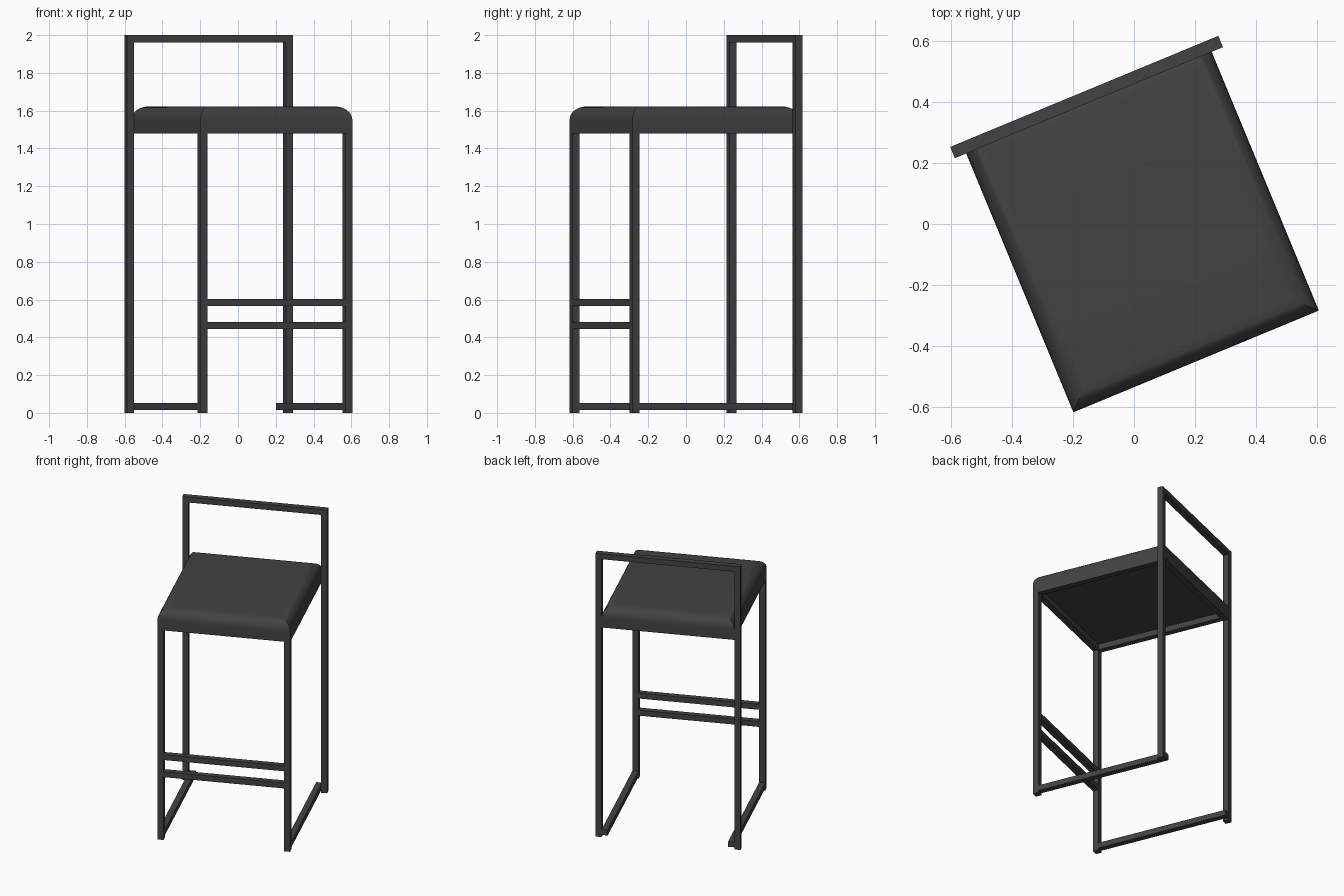
import bpy, bmesh, math
from mathutils import Matrix

if "Cube" in bpy.data.objects:
    bpy.data.objects.remove(bpy.data.objects["Cube"])

# The stool is built square to its own axes, then turned about z
TURN = Matrix.Translation((0.002, -0.003, 0)) @ Matrix.Rotation(math.radians(22.5), 4, 'Z') \
    @ Matrix.Translation((0.015, 0, 0))
HALF = 0.435            # half width of the seat
FRONT, BACK = -0.49, 0.467
T = 0.04                # tube thickness

mat = bpy.data.materials.new("charcoal black")
mat.diffuse_color = (0.055, 0.055, 0.055, 1)
mat.use_nodes = True
mat.node_tree.nodes["Principled BSDF"].inputs["Base Color"].default_value = mat.diffuse_color


def box(name, x, y, z, round_top=0.0):
    """Box from (min, max) pairs, optionally with rounded top edges."""
    bm = bmesh.new()
    bmesh.ops.create_cube(bm, size=1)
    for v in bm.verts:
        v.co = [r[0] if c < 0 else r[1] for c, r in zip(v.co, (x, y, z))]
    if round_top:
        edges = [e for e in bm.edges if all(v.co.z > z[1] - 1e-4 for v in e.verts)]
        bmesh.ops.bevel(bm, geom=edges, offset=round_top, segments=8,
                        profile=0.5, affect='EDGES')
    bm.transform(TURN)
    me = bpy.data.meshes.new(name)
    bm.to_mesh(me)
    bm.free()
    me.materials.append(mat)
    ob = bpy.data.objects.new(name, me)
    bpy.context.collection.objects.link(ob)
    return ob


# Parts repeated on the left and right
for side, s in (("left", -1), ("right", 1)):
    inner = sorted((s * (HALF - T), s * HALF))
    outer = sorted((s * HALF, s * (HALF + T)))
    box("front_leg_" + side, inner, (FRONT, FRONT + T), (0, 1.48))
    box("back_post_" + side, outer, (BACK - T, BACK), (0, 2.0))
    box("floor_rail_" + side, inner, (FRONT + T, BACK), (0.015, 0.053))
    box("seat_rail_" + side, inner, (FRONT, BACK), (1.48, 1.52))

# Cross bars
gap = (-HALF + T, HALF - T)
box("seat_rail_front", gap, (FRONT, FRONT + T), (1.48, 1.52))
box("seat_rail_back", gap, (BACK - T, BACK), (1.48, 1.52))
box("footrest_upper", gap, (FRONT, FRONT + T), (0.565, 0.603))
box("footrest_lower", gap, (FRONT, FRONT + T), (0.444, 0.482))
box("backrest_bar", (-HALF, HALF), (BACK - T, BACK), (1.962, 2.0))

# Padded seat with rounded upper edges
seat = box("seat_cushion", (-HALF, HALF), (FRONT, BACK), (1.52, 1.622), 0.07)
bpy.context.view_layer.objects.active = seat
seat.select_set(True)
bpy.ops.object.shade_smooth_by_angle(angle=math.radians(30))
